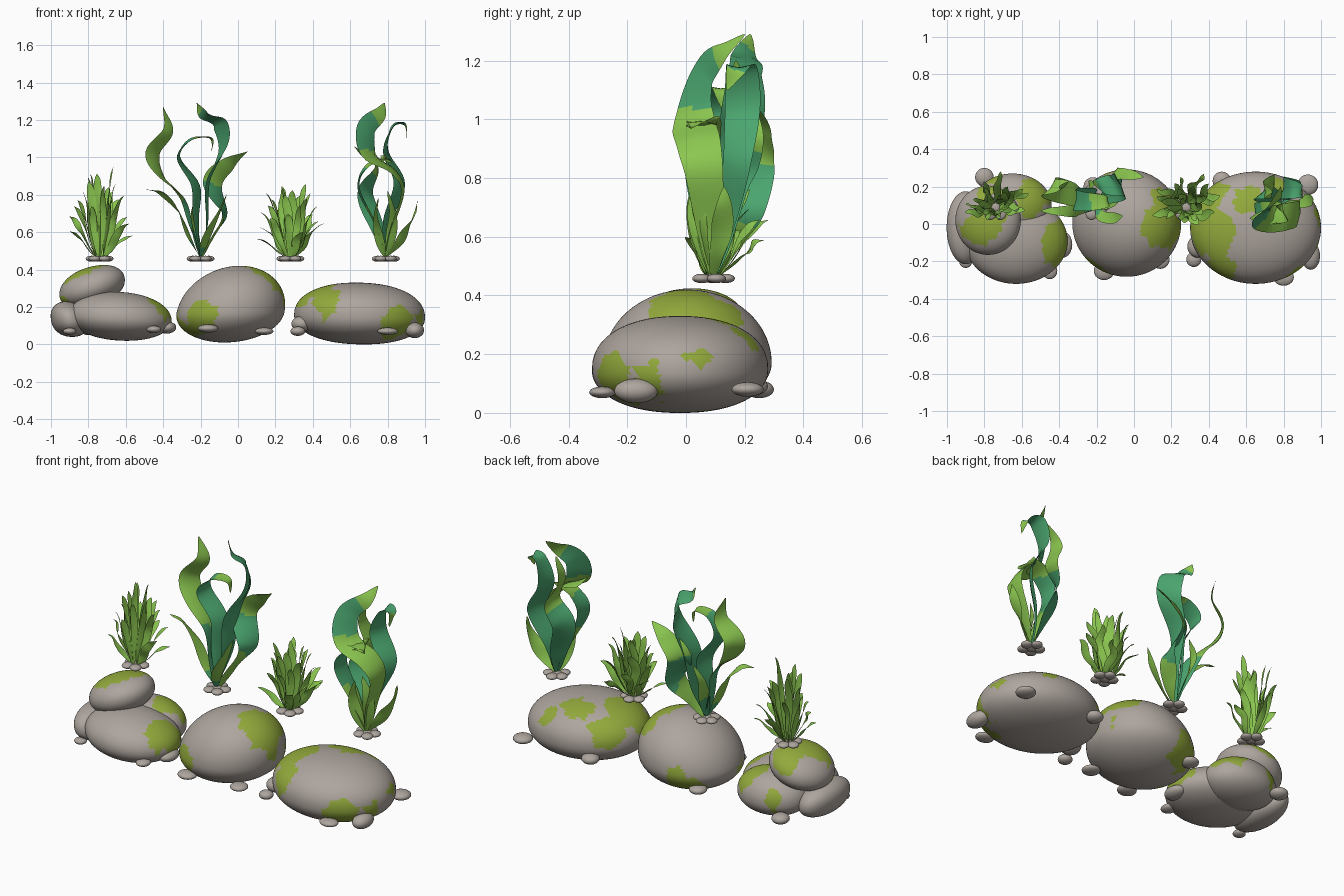
import bpy, bmesh, math, random
from mathutils import Vector, noise

random.seed(11)

def mat(name, rgb):
    m = bpy.data.materials.new(name)
    m.diffuse_color = (*rgb, 1)
    return m

STONE = mat("stone grey", (0.42, 0.375, 0.34))
MOSS = mat("moss green", (0.29, 0.40, 0.045))
TEAL = mat("teal kelp", (0.07, 0.38, 0.16))
LIME = mat("lime leaf", (0.26, 0.57, 0.08))

def finish(bm, name, mats):
    me = bpy.data.meshes.new(name)
    bm.normal_update()
    bm.to_mesh(me)
    bm.free()
    for m in mats:
        me.materials.append(m)
    for p in me.polygons:
        p.use_smooth = True
    ob = bpy.data.objects.new(name, me)
    bpy.context.collection.objects.link(ob)
    return ob

def rock(name, c, r, up, down, e=1.0, shear=(0, 0), moss=(), sub=5):
    """Egg-like boulder; shear = (x per z, z per x); moss = (x, y, z, radius) patches."""
    bm = bmesh.new()
    bmesh.ops.create_icosphere(bm, subdivisions=sub, radius=1)
    c = Vector(c)
    for v in bm.verts:
        d = v.co.normalized()
        h = math.hypot(d.x, d.y)
        k = h ** e / h if h > 1e-6 else 0
        zz = math.copysign(abs(d.z) ** e, d.z) * (up if d.z > 0 else down)
        x, y = d.x * k * r[0], d.y * k * r[1]
        v.co = c + Vector((x + shear[0] * zz, y, zz + shear[1] * x))
    for f in bm.faces:
        p = f.calc_center_median()
        n = 0.06 * noise.noise(p * 9) + 0.03 * noise.noise(p * 25)
        if any((p - Vector(m[:3])).length + n < m[3] for m in moss):
            f.material_index = 1
    return finish(bm, name, (STONE, MOSS))

# Boulders
rock("left_front_rock", (-0.63, -0.09, 0.14), (0.275, 0.23), 0.14, 0.12, 0.97, (0, -0.05),
     [(-0.40, -0.1, 0.22, 0.12)])
rock("left_back_rock", (-0.65, 0.1, 0.14), (0.21, 0.17), 0.14, 0.11, 0.95, (0, 0),
     [(-0.52, 0.15, 0.26, 0.12), (-0.75, 0.25, 0.17, 0.05)])
rock("left_leaning_rock", (-0.9, -0.02, 0.13), (0.1, 0.195), 0.10, 0.09, 0.9, (-0.15, 0))
rock("left_top_rock", (-0.78, 0.02, 0.305), (0.175, 0.185), 0.112, 0.105, 0.95, (0, 0.22),
     [(-0.84, -0.01, 0.41, 0.11), (-0.76, 0.12, 0.40, 0.11), (-0.92, -0.05, 0.22, 0.06)])
rock("middle_rock", (-0.04, 0.005, 0.17), (0.288, 0.287), 0.25, 0.16, 1.0, (0.2, 0),
     [(0.17, 0.03, 0.34, 0.15), (-0.21, -0.2, 0.15, 0.1), (-0.27, -0.08, 0.1, 0.07),
      (-0.16, 0.23, 0.11, 0.1)])
rock("right_rock", (0.65, -0.02, 0.15), (0.35, 0.3), 0.18, 0.15, 0.91, (0, -0.02),
     [(0.41, -0.05, 0.27, 0.13), (0.48, -0.22, 0.21, 0.08), (0.62, 0.13, 0.31, 0.09),
      (0.42, 0.15, 0.22, 0.1), (0.86, -0.26, 0.10, 0.1), (0.96, -0.13, 0.09, 0.07),
      (0.97, 0.05, 0.2, 0.045), (0.75, 0.2, 0.26, 0.06)])

# Loose pebbles around the boulders: x, y, z, radius x, radius y, half height
PEBBLES = [(-0.80, 0.25, 0.08, 0.05, 0.05, 0.03), (-0.90, -0.2, 0.07, 0.035, 0.035, 0.018),
           (-0.38, -0.11, 0.09, 0.05, 0.07, 0.033), (-0.45, -0.25, 0.08, 0.04, 0.045, 0.02),
           (-0.16, -0.25, 0.085, 0.055, 0.05, 0.022), (0.14, -0.19, 0.07, 0.05, 0.05, 0.02),
           (0.34, -0.12, 0.11, 0.055, 0.06, 0.042), (0.32, -0.19, 0.07, 0.04, 0.04, 0.025),
           (0.80, -0.285, 0.07, 0.055, 0.045, 0.02), (0.945, -0.17, 0.075, 0.05, 0.075, 0.042),
           (0.93, 0.21, 0.08, 0.055, 0.055, 0.025), (0.47, 0.23, 0.09, 0.05, 0.05, 0.03),
           (-0.22, 0.2, 0.08, 0.05, 0.05, 0.025)]
for i, (x, y, z, rx, ry, h) in enumerate(PEBBLES):
    rock(f"pebble_{i}", (x, y, z), (rx, ry), h, h, sub=3)

def spline(pts, n):
    """Catmull-Rom samples through the points."""
    p = [2 * pts[0] - pts[1]] + pts + [2 * pts[-1] - pts[-2]]
    out = []
    for i in range(n + 1):
        s = i / n * (len(pts) - 1)
        k = min(int(s), len(pts) - 2)
        t = s - k
        a, b, c, d = p[k:k + 4]
        out.append(0.5 * (2 * b + (c - a) * t + (2 * a - 5 * b + 4 * c - d) * t * t
                          + (3 * b - a - 3 * c + d) * t ** 3))
    return out

def ribbon(bm, pts, width, phi, twist, colour, n=32):
    """Leaf blade along pts; width runs along y, turned by phi; colour(t) gives material index."""
    path = spline([Vector(p) for p in pts], n)
    side = None
    rows = []
    for i, p in enumerate(path):
        t = i / n
        tan = (path[min(i + 1, n)] - path[max(i - 1, 0)]).normalized()
        a = phi + twist * math.sin(t * 6)
        w = Vector((math.sin(a), math.cos(a), 0))
        w = (w - tan * w.dot(tan)).normalized()
        if side and w.dot(side) < 0:
            w = -w
        side = w
        half = width * 0.5 * (0.1 * (1 - t) + 0.9 * max(math.sin(math.pi * t), 0.01) ** 0.75)
        cup = tan.cross(w) * half * 0.15
        rows.append([bm.verts.new(p - w * half + cup), bm.verts.new(p), bm.verts.new(p + w * half + cup)])
    for i in range(n):
        for j in range(2):
            f = bm.faces.new((rows[i][j], rows[i][j + 1], rows[i + 1][j + 1], rows[i + 1][j]))
            f.material_index = colour((i + 0.5 + 0.8 * j) / n)

def base_stones(name, x, y):
    for i in range(6):
        a = i * math.tau / 5 + 0.3
        k = 0.0 if i == 5 else 0.045
        rock(f"{name}_root_pebble_{i}", (x + k * math.cos(a), y + k * math.sin(a), 0.458),
             (0.032, 0.032), 0.016, 0.016, sub=3)

def kelp(name, x, y, ribbons):
    """Tall plant; each ribbon: (points, width, phi, twist, teal range)."""
    bm = bmesh.new()
    for pts, width, phi, twist, (lo, hi) in ribbons:
        ribbon(bm, [(x, y, 0.46)] + pts, width, phi, twist,
               lambda t: 0 if lo <= t <= hi else 1, 48)
    finish(bm, name, (TEAL, LIME))
    base_stones(name, x, y)

# Tall kelp above the middle rock
kelp("middle_kelp", -0.2, 0.09, [
    ([(-0.24, 0.11, 0.62), (-0.29, 0.15, 0.78), (-0.40, 0.18, 0.9), (-0.45, 0.19, 1.02),
      (-0.37, 0.2, 1.14), (-0.40, 0.2, 1.27)], 0.14, 0.3, -0.55, (0.0, 0.35)),
    ([(-0.26, 0.08, 0.58), (-0.32, 0.07, 0.72), (-0.41, 0.07, 0.81), (-0.50, 0.07, 0.83)],
     0.07, -0.2, 0.6, (0.0, 0.2)),
    ([(-0.16, 0.13, 0.65), (-0.15, 0.17, 0.87), (-0.07, 0.2, 1.05), (-0.09, 0.21, 1.18),
      (-0.18, 0.21, 1.23), (-0.22, 0.22, 1.29)], 0.16, -0.35, 0.5, (0.0, 0.9)),
    ([(-0.13, 0.13, 0.57), (-0.07, 0.2, 0.70), (-0.13, 0.25, 0.86), (-0.05, 0.26, 0.96),
      (0.05, 0.25, 1.03)], 0.15, 0.6, -0.55, (0.35, 0.6)),
    ([(-0.22, 0.12, 0.68), (-0.22, 0.14, 0.85), (-0.31, 0.13, 1.0), (-0.25, 0.12, 1.09),
      (-0.15, 0.12, 1.10), (-0.14, 0.13, 1.03)], 0.12, 0.1, 0.4, (0.0, 0.7)),
    ([(-0.17, 0.04, 0.56), (-0.10, 0.03, 0.7), (-0.06, 0.04, 0.8)], 0.07, 0.5, 0.3, (0.0, 0.2)),
    ([(-0.22, 0.14, 0.58), (-0.24, 0.2, 0.72), (-0.20, 0.22, 0.82)], 0.07, 0.3, 0.3, (0.0, 0.4)),
])

# Tall kelp above the right rock
kelp("right_kelp", 0.79, 0.09, [
    ([(0.83, 0.08, 0.62), (0.89, 0.06, 0.82), (0.84, 0.04, 0.93), (0.71, 0.02, 1.02),
      (0.69, 0.05, 1.15), (0.76, 0.12, 1.23), (0.785, 0.2, 1.29)], 0.16, 0.5, -0.4, (0.6, 0.82)),
    ([(0.74, 0.07, 0.64), (0.65, 0.05, 0.84), (0.70, 0.06, 0.95), (0.80, 0.06, 0.99),
      (0.70, 0.04, 1.0), (0.62, 0.03, 1.06)], 0.13, -0.3, 0.4, (0.25, 0.5)),
    ([(0.80, 0.13, 0.65), (0.87, 0.17, 0.86), (0.80, 0.19, 1.03), (0.83, 0.19, 1.16),
      (0.89, 0.17, 1.17), (0.90, 0.14, 1.1)], 0.13, 0.2, 0.4, (0.0, 0.85)),
    ([(0.75, 0.13, 0.62), (0.69, 0.17, 0.8), (0.75, 0.2, 0.94), (0.70, 0.18, 1.08), (0.74, 0.17, 1.2)],
     0.14, 0.4, 0.5, (0.0, 0.55)),
    ([(0.86, 0.1, 0.54), (0.91, 0.12, 0.62), (0.95, 0.13, 0.7), (0.96, 0.13, 0.77)],
     0.08, 0.3, 0.5, (2, 2)),
    ([(0.76, 0.05, 0.56), (0.74, 0.03, 0.68), (0.75, 0.03, 0.78)], 0.07, 0.6, 0.3, (2, 2)),
    ([(0.82, 0.06, 0.58), (0.83, 0.04, 0.7), (0.80, 0.03, 0.82)], 0.07, 0.9, 0.3, (2, 2)),
])

def grass(name, x, y, count, height, spread, shift):
    """Short tuft of strap blades fanned around the root, drifting by shift along y."""
    bm = bmesh.new()
    for i in range(count):
        a = i * 2.4 + random.uniform(-0.3, 0.3)
        s = (i + 0.5) / count
        r = spread * (0.3 + 0.7 * s) * random.uniform(0.85, 1.05)
        h = height * (1 - 0.72 * s ** 1.6) * random.uniform(0.75, 1.0)
        d = Vector((math.cos(a), math.sin(a) * 0.7 + shift, 0))
        o = Vector((x + 0.02 * math.cos(a), y + 0.02 * math.sin(a), 0.46))
        up = Vector((0, 0, h))
        wob = Vector((-d.y, d.x, 0)) * r * random.uniform(-0.25, 0.25)
        pts = [o, o + d * r * 0.3 + up * 0.3, o + d * r * 0.55 + up * 0.65 + wob,
               o + d * r * 0.8 + up * 0.9, o + d * r + up]
        ribbon(bm, pts, random.uniform(0.04, 0.055), -a + random.uniform(-0.6, 0.6), 0.4,
               lambda t: 0, 16)
    finish(bm, name, (LIME,))
    base_stones(name, x, y)

# Short grass tufts above the left rocks and between the other two
grass("left_grass", -0.74, 0.09, 22, 0.5, 0.18, 0.3)
grass("centre_grass", 0.28, 0.09, 26, 0.44, 0.2, 0.2)
